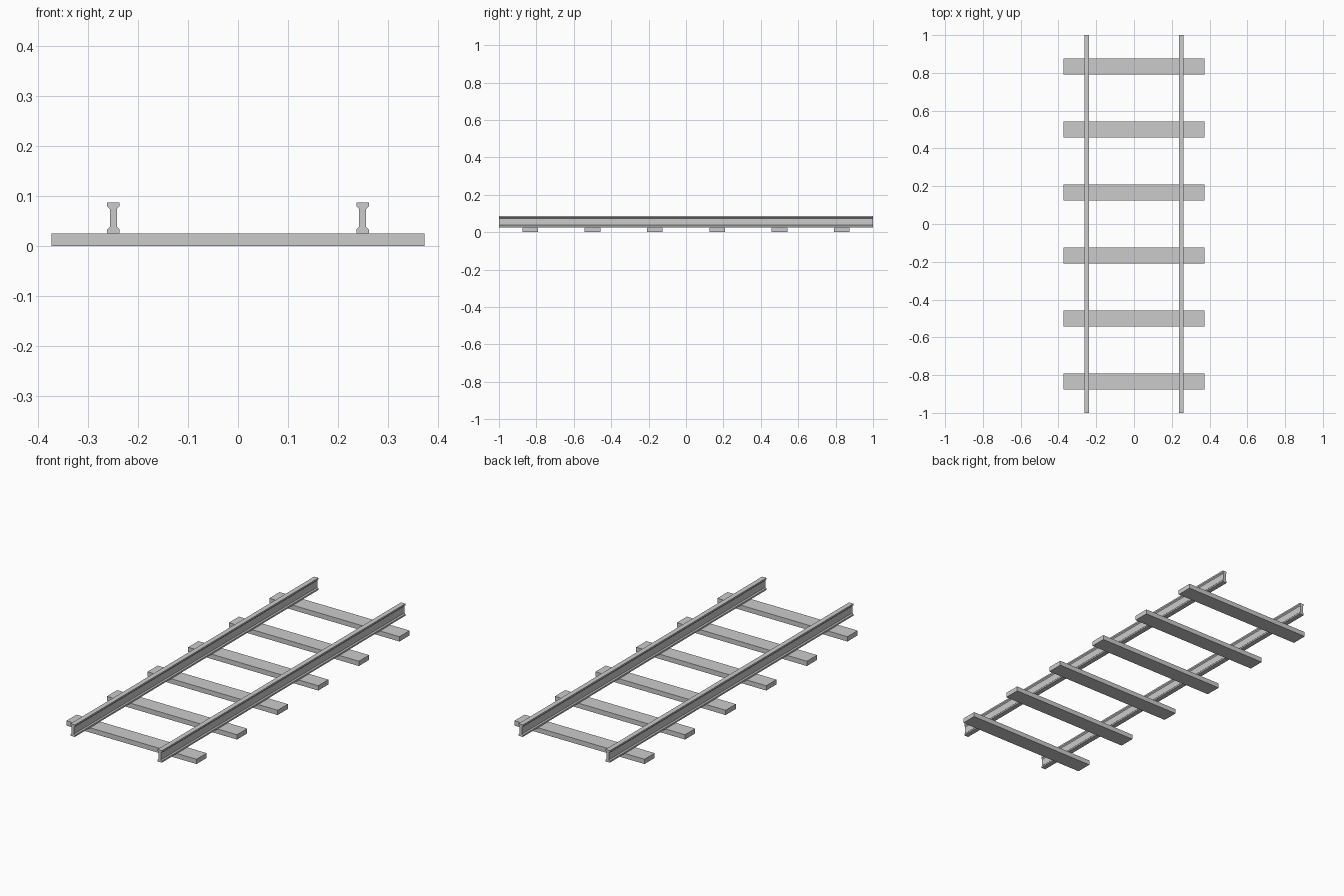
import bpy, bmesh

if "Cube" in bpy.data.objects:
    bpy.data.objects.remove(bpy.data.objects["Cube"])

def extrude_y(name, profile, x, y, length):
    """Closed xz profile extruded along y, centred on (x, y)."""
    bm = bmesh.new()
    face = bm.faces.new([bm.verts.new((px, -length / 2, pz)) for px, pz in profile])
    ext = bmesh.ops.extrude_face_region(bm, geom=[face])
    verts = [g for g in ext["geom"] if isinstance(g, bmesh.types.BMVert)]
    bmesh.ops.translate(bm, vec=(0, length, 0), verts=verts)
    bmesh.ops.recalc_face_normals(bm, faces=bm.faces)
    mesh = bpy.data.meshes.new(name)
    bm.to_mesh(mesh)
    bm.free()
    obj = bpy.data.objects.new(name, mesh)
    obj.location = (x, y, 0)
    bpy.context.collection.objects.link(obj)
    return obj

# Rails: I-shaped section with foot, web and head
half = [(0.0125, 0.025), (0.0125, 0.033), (0.007, 0.0385),
        (0.007, 0.074), (0.0125, 0.0795), (0.0125, 0.0875)]
rail_profile = half + [(-x, z) for x, z in reversed(half)]
for side, x in (("left", -0.25), ("right", 0.25)):
    extrude_y(f"rail_{side}", rail_profile, x, 0, 2.0)

# Six evenly spaced sleepers under the rails
sleeper_profile = [(-0.374, 0), (0.374, 0), (0.374, 0.025), (-0.374, 0.025)]
for i in range(6):
    extrude_y(f"sleeper_{i + 1}", sleeper_profile, 0, (i - 2.5) / 3, 0.0835)
